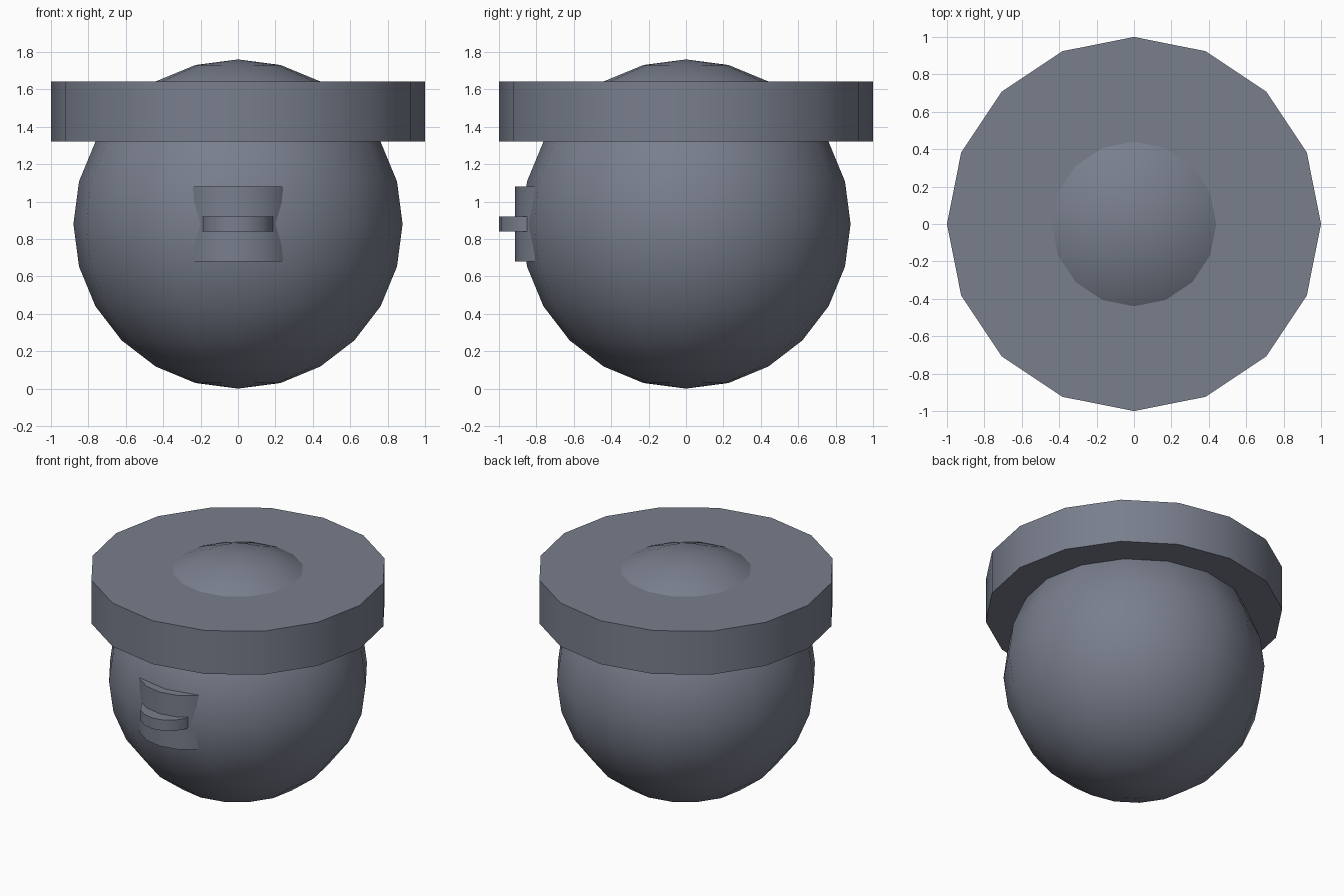
import bpy, math

if "Cube" in bpy.data.objects:
    bpy.data.objects.remove(bpy.data.objects["Cube"])

CENTRE_Z = 0.88
RADIUS = 0.88
SIDES = 16

# Dark slate colour shared by every part
slate = bpy.data.materials.new("slate")
slate.diffuse_color = (0.19, 0.21, 0.265, 1)
slate.use_nodes = True
slate.node_tree.nodes["Principled BSDF"].inputs["Base Color"].default_value = slate.diffuse_color


def finish(name):
    obj = bpy.context.object
    obj.name = name
    obj.data.materials.append(slate)
    bpy.ops.object.shade_smooth_by_angle(angle=math.radians(30))
    return obj


def disc(name, radius, y, z_low, z_high):
    """Upright 16-sided cylinder between two heights."""
    bpy.ops.mesh.primitive_cylinder_add(
        vertices=SIDES, radius=radius, depth=z_high - z_low,
        location=(0, y, (z_low + z_high) / 2))
    return finish(name)


# Round body
bpy.ops.mesh.primitive_uv_sphere_add(
    segments=SIDES, ring_count=12, radius=RADIUS, location=(0, 0, CENTRE_Z))
finish("round_body")

# Wide rim, lined up with the 30 and 60 degree rings of the body
disc("rim", 1.0, 0,
     CENTRE_Z + RADIUS * math.cos(math.radians(60)),
     CENTRE_Z + RADIUS * math.cos(math.radians(30)))

# Front boss and the thin tab across its middle, both sunk into the body
disc("front_boss", 0.33, -0.585, 0.68, 1.08)
disc("front_tab", 0.195, -0.805, 0.84, 0.92)
